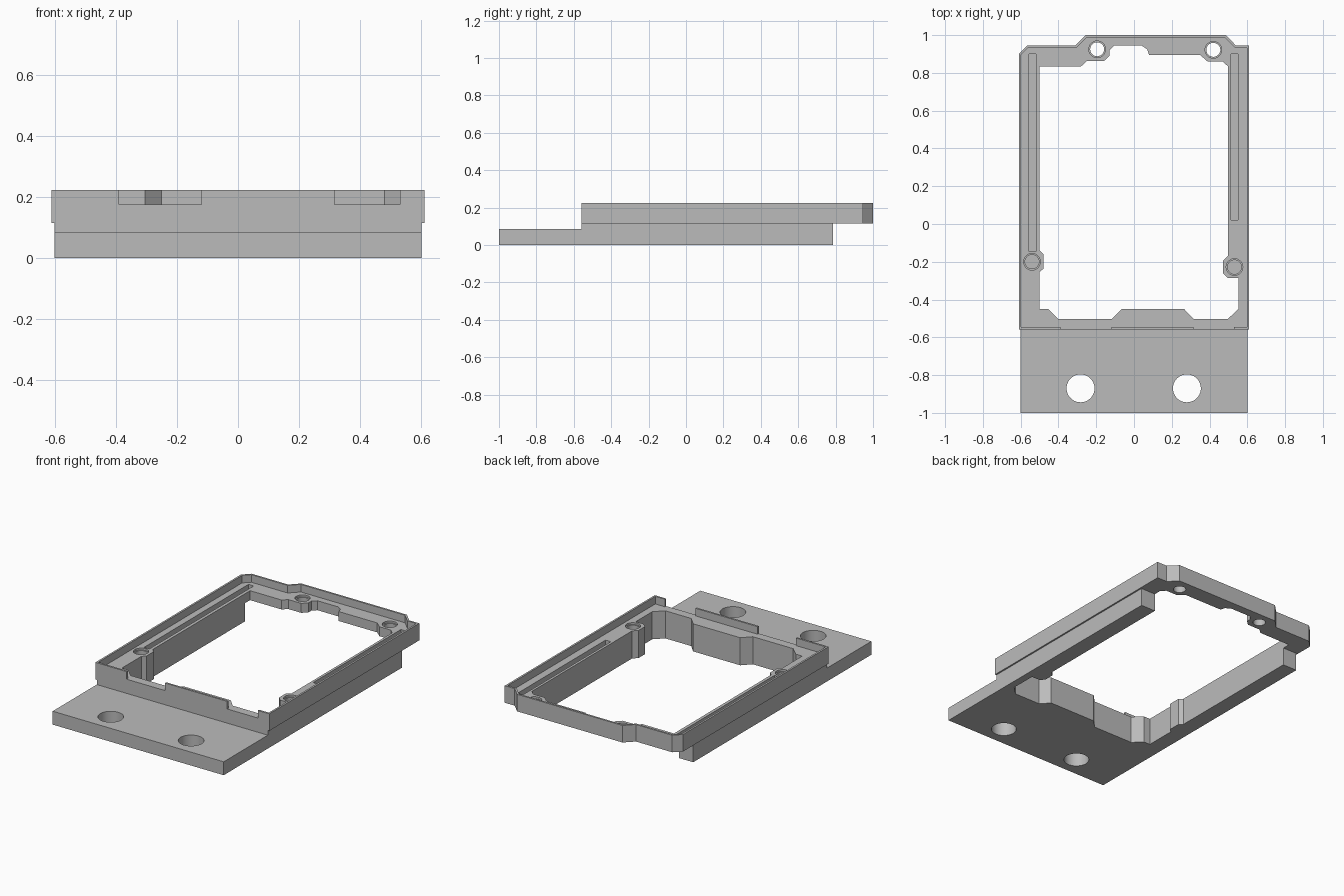
import bpy
import bmesh
from mathutils import Vector

old = bpy.data.objects.get("Cube")
if old:
    bpy.data.objects.remove(old, do_unlink=True)

# Single plain grey for the whole part
grey = bpy.data.materials.new("plain grey")
grey.use_nodes = True
colour = (0.5, 0.5, 0.5, 1)
grey.diffuse_color = colour
grey.node_tree.nodes["Principled BSDF"].inputs["Base Color"].default_value = colour


def make_object(name, bm):
    bmesh.ops.recalc_face_normals(bm, faces=bm.faces)
    mesh = bpy.data.meshes.new(name)
    bm.to_mesh(mesh)
    bm.free()
    mesh.materials.append(grey)
    obj = bpy.data.objects.new(name, mesh)
    bpy.context.collection.objects.link(obj)
    return obj


def extrude_profile(name, points, direction):
    bm = bmesh.new()
    face = bm.faces.new([bm.verts.new(p) for p in points])
    result = bmesh.ops.extrude_face_region(bm, geom=[face])
    moved = [g for g in result["geom"] if isinstance(g, bmesh.types.BMVert)]
    bmesh.ops.translate(bm, verts=moved, vec=direction)
    return make_object(name, bm)


def prism(name, outline, bottom, top):
    points = [(x, y, bottom) for x, y in outline]
    return extrude_profile(name, points, (0, 0, top - bottom))


def box(name, left, right, front, back, bottom, top):
    outline = [(left, front), (right, front), (right, back), (left, back)]
    return prism(name, outline, bottom, top)


def cylinder(name, centre, radius, bottom, top):
    bm = bmesh.new()
    bmesh.ops.create_cone(bm, cap_ends=True, segments=40, radius1=radius,
                          radius2=radius, depth=top - bottom)
    middle = (centre[0], centre[1], (bottom + top) / 2)
    bmesh.ops.translate(bm, verts=bm.verts, vec=middle)
    return make_object(name, bm)


def inset(outline, distance):
    """Offset a clockwise outline inwards."""
    result = []
    for i, point in enumerate(outline):
        here = Vector(point)
        before = (here - Vector(outline[i - 1])).normalized()
        after = (Vector(outline[(i + 1) % len(outline)]) - here).normalized()
        normal_a = Vector((before.y, -before.x))
        normal_b = Vector((after.y, -after.x))
        shift = (normal_a + normal_b) * distance / (1 + normal_a.dot(normal_b))
        result.append(tuple(here + shift))
    return result


def combine(target, tool, operation="DIFFERENCE"):
    tool.hide_render = True
    modifier = target.modifiers.new("combine", "BOOLEAN")
    modifier.operation = operation
    modifier.solver = "EXACT"
    modifier.object = tool
    bpy.context.view_layer.objects.active = target
    bpy.ops.object.modifier_apply(modifier=modifier.name)
    bpy.data.objects.remove(tool, do_unlink=True)


FLOOR, TOP, ABOVE = 0.175, 0.223, 0.3
FRONT = -0.558

# Upper frame with chamfered back corners and a raised back section
outer = [(-0.61, FRONT), (-0.61, 0.9), (-0.565, 0.945), (-0.31, 0.945),
         (-0.255, 1), (0.485, 1), (0.54, 0.945), (0.61, 0.945), (0.61, FRONT)]
frame = prism("mounting_frame", outer, 0.115, TOP)

# Lower base: mounting plate at the front and rails beneath the frame
side = [(-1, 0), (0.785, 0), (0.785, 0.15), (-0.5, 0.15), (-0.5, 0.115),
        (FRONT, 0.115), (FRONT, 0.085), (-1, 0.085)]
base = extrude_profile("base", [(-0.6, y, z) for y, z in side], (1.2, 0, 0))
combine(frame, base, "UNION")

# Shallow pocket that leaves the thin rim
combine(frame, prism("pocket", inset(outer, 0.012), FLOOR, ABOVE))

# Central opening, stepped around the screw bosses
opening = [
    (-0.5, -0.14), (-0.5, 0.835), (-0.28, 0.835), (-0.25, 0.862),
    (-0.16, 0.862), (-0.13, 0.89), (-0.13, 0.92), (-0.105, 0.945),
    (0.04, 0.945), (0.07, 0.925), (0.08, 0.895), (0.35, 0.895),
    (0.39, 0.86), (0.47, 0.86), (0.497, 0.835), (0.497, -0.17),
    (0.47, -0.195), (0.47, -0.26), (0.495, -0.285), (0.552, -0.285),
    (0.552, -0.45), (0.497, -0.503), (0.315, -0.503), (0.265, -0.45),
    (-0.065, -0.45), (-0.117, -0.503), (-0.4, -0.503), (-0.455, -0.45),
    (-0.5, -0.45), (-0.5, -0.255), (-0.478, -0.235), (-0.478, -0.16)]
combine(frame, prism("opening", opening, -0.1, ABOVE))

# Two notches in the front rim
for left, right in ((-0.39, -0.12), (0.315, 0.53)):
    combine(frame, box("notch", left, right, -0.6, -0.53, FLOOR, ABOVE))

# Long seal grooves along the side rails
for left, right, front in ((-0.557, -0.52, -0.145), (0.513, 0.55, 0.02)):
    combine(frame, box("groove", left, right, front, 0.9, 0.14, ABOVE))

# Screw holes: through at the back, blind at the front, each with a wider lip
screws = [((-0.195, 0.925), -0.1), ((0.42, 0.922), -0.1),
          ((-0.54, -0.2), 0.08), ((0.532, -0.228), 0.08)]
for centre, bottom in screws:
    combine(frame, cylinder("screw_hole", centre, 0.037, bottom, ABOVE))
    combine(frame, cylinder("screw_lip", centre, 0.044, FLOOR - 0.012, ABOVE))

# Large fixing holes in the plate
for x in (-0.283, 0.28):
    combine(frame, cylinder("plate_hole", (x, -0.87), 0.074, -0.1, ABOVE))

# Smooth the round holes, keep the other edges crisp
bpy.ops.object.select_all(action="DESELECT")
frame.select_set(True)
bpy.context.view_layer.objects.active = frame
bpy.ops.object.shade_smooth_by_angle(angle=0.35)
